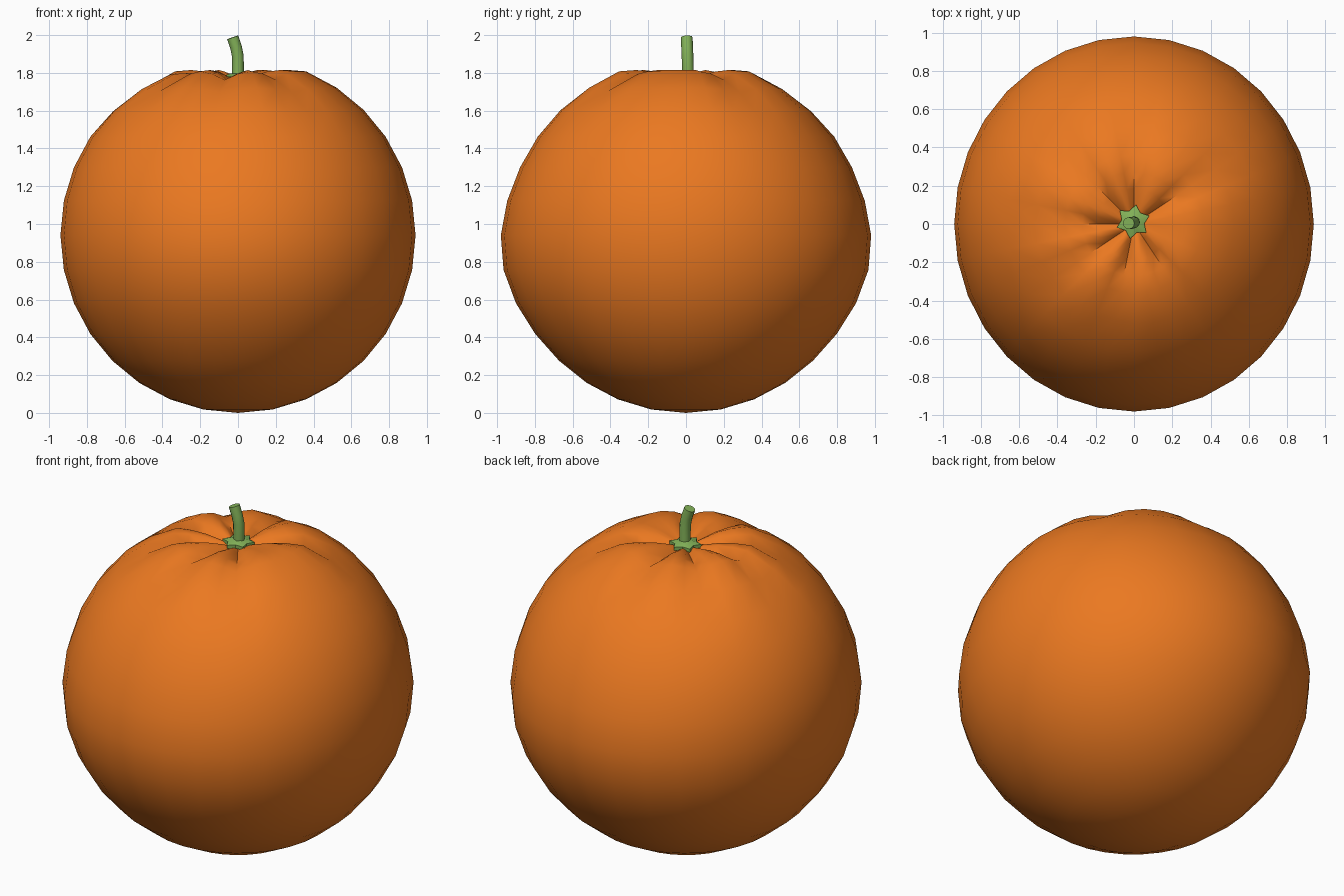
import bpy, bmesh, math
from mathutils import Vector

if "Cube" in bpy.data.objects:
    bpy.data.objects.remove(bpy.data.objects["Cube"])


def material(name, color):
    m = bpy.data.materials.new(name)
    m.diffuse_color = color
    m.use_nodes = True
    m.node_tree.nodes["Principled BSDF"].inputs["Base Color"].default_value = m.diffuse_color
    return m


def lofted(name, rings, mat, start=None, end=None):
    """Skin a stack of equal-length rings, with optional pole points."""
    bm = bmesh.new()
    loops = [[bm.verts.new(p) for p in ring] for ring in rings]
    n = len(loops[0])
    for a, b in zip(loops, loops[1:]):
        for i in range(n):
            j = (i + 1) % n
            bm.faces.new((a[i], a[j], b[j], b[i]))
    for pole, loop in ((start, loops[0]), (end, loops[-1])):
        if pole is not None:
            v = bm.verts.new(pole)
            for i in range(n):
                bm.faces.new((v, loop[i], loop[(i + 1) % n]))
    bmesh.ops.recalc_face_normals(bm, faces=bm.faces)
    me = bpy.data.meshes.new(name)
    bm.to_mesh(me)
    bm.free()
    me.materials.append(mat)
    ob = bpy.data.objects.new(name, me)
    bpy.context.collection.objects.link(ob)
    return ob


def smooth(ob, degrees):
    bpy.ops.object.select_all(action='DESELECT')
    ob.select_set(True)
    bpy.context.view_layer.objects.active = ob
    bpy.ops.object.shade_smooth_by_angle(angle=math.radians(degrees))


orange = material("orange_skin", (0.83, 0.19, 0.015, 1))
green = material("stem_green", (0.23, 0.45, 0.1, 1))

# Fruit: slightly oval sphere, sunken top with seven creases
SEG, R = 32, 0.94
creases = {3, 8, 12, 16, 19, 23, 27}
profile = []  # radius, height, crease depth
for k in range(1, 14):
    t = math.pi * k / 16
    profile.append((R * math.sin(t), R - R * math.cos(t), 0))
profile[-2] = (*profile[-2][:2], 0.008)
profile[-1] = (*profile[-1][:2], 0.025)
profile += [(0.361, 1.808, 0.045), (0.27, 1.815, 0.055),
            (0.185, 1.807, 0.052), (0.09, 1.78, 0.03)]
rings = []
for r, z, depth in profile:
    oval = 1 + 0.048 * math.exp(-((z - 0.8) / 0.42) ** 2)
    ring = []
    for i in range(SEG):
        a = 2 * math.pi * i / SEG
        near = min(min(abs(i - c), SEG - abs(i - c)) for c in creases)
        d = depth * (1, 0.3, 0)[min(near, 2)]
        rr = r - d * 0.4 * (r > 0.4)
        ring.append((rr * math.cos(a), rr * oval * math.sin(a), z - d))
    rings.append(ring)
fruit = lofted("fruit_body", rings, orange, (0, 0, 0), (0, 0, 1.745))
smooth(fruit, 80)

# Calyx: six-pointed star around the stem base
cx, cy = -0.005, 0.012
star = []
for i in range(12):
    a = math.radians(80 + 30 * i)
    r = 0.09 if i % 2 == 0 else 0.06
    star.append((cx + r * math.cos(a), cy + r * math.sin(a), 1.782))
under = [(x, y, z - 0.02) for x, y, z in star]
inner = [(cx + (x - cx) * 0.4, cy + (y - cy) * 0.4, 1.797) for x, y, z in star]
calyx = lofted("calyx", [under, star, inner], green,
               (cx, cy, 1.75), (cx, cy, 1.8))
smooth(calyx, 40)

# Stem: short tube bending toward the left at its tip
path = [Vector(p) for p in ((0, 0.01, 1.75), (0, 0.01, 1.83), (-0.001, 0.008, 1.89),
                            (-0.01, 0.006, 1.935), (-0.028, 0.004, 1.988))]
tubes = []
for k, p in enumerate(path):
    d = (path[min(k + 1, 4)] - path[max(k - 1, 0)]).normalized()
    u = Vector((0, 1, 0)).cross(d).normalized()
    v = d.cross(u)
    tubes.append([p + 0.031 * (u * math.cos(a) + v * math.sin(a))
                  for a in (2 * math.pi * i / 12 for i in range(12))])
stem = lofted("stem", tubes, green, path[0], path[-1])
smooth(stem, 40)
